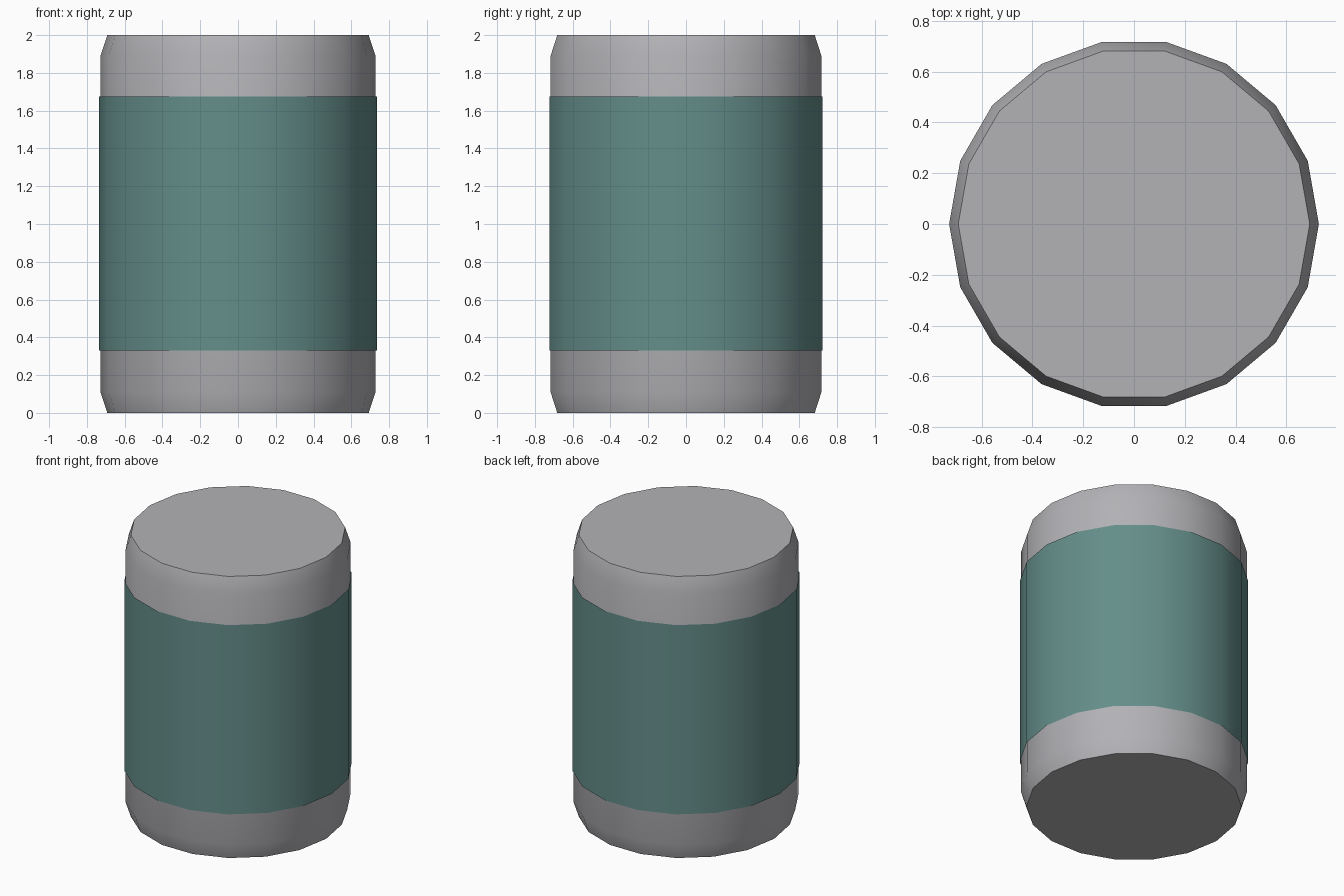
import bpy, bmesh, math

if "Cube" in bpy.data.objects:
    bpy.data.objects.remove(bpy.data.objects["Cube"])

SIDES = 18


def material(name, rgb):
    m = bpy.data.materials.new(name)
    m.diffuse_color = (*rgb, 1.0)
    m.use_nodes = True
    m.node_tree.nodes["Principled BSDF"].inputs["Base Color"].default_value = m.diffuse_color
    return m


def lathe(name, profile, mat, capped):
    """Revolve (radius, z) points around z; optionally close the ends."""
    bm = bmesh.new()
    rings = []
    for r, z in profile:
        rings.append([bm.verts.new((r * math.cos(math.tau * i / SIDES),
                                    r * math.sin(math.tau * i / SIDES), z))
                      for i in range(SIDES)])
    for lo, hi in zip(rings, rings[1:]):
        for i in range(SIDES):
            j = (i + 1) % SIDES
            bm.faces.new((lo[i], lo[j], hi[j], hi[i]))
    if capped:
        bm.faces.new(rings[0][::-1])
        bm.faces.new(rings[-1])
    mesh = bpy.data.meshes.new(name)
    bm.to_mesh(mesh)
    bm.free()
    mesh.materials.append(mat)
    obj = bpy.data.objects.new(name, mesh)
    bpy.context.collection.objects.link(obj)
    bpy.ops.object.select_all(action='DESELECT')
    obj.select_set(True)
    bpy.context.view_layer.objects.active = obj
    bpy.ops.object.shade_smooth_by_angle(angle=math.radians(30))
    return obj


grey = material("metal grey", (0.45, 0.445, 0.468))
teal = material("label teal", (0.127, 0.27, 0.254))

# Can body with tapered rims
lathe("can_body", [(0.692, 0), (0.728, 0.11), (0.728, 1.89), (0.692, 2)], grey, True)

# Thin wrap-around label, an open shell
lathe("label_band", [(0.735, 0.33), (0.735, 1.674)], teal, False)
